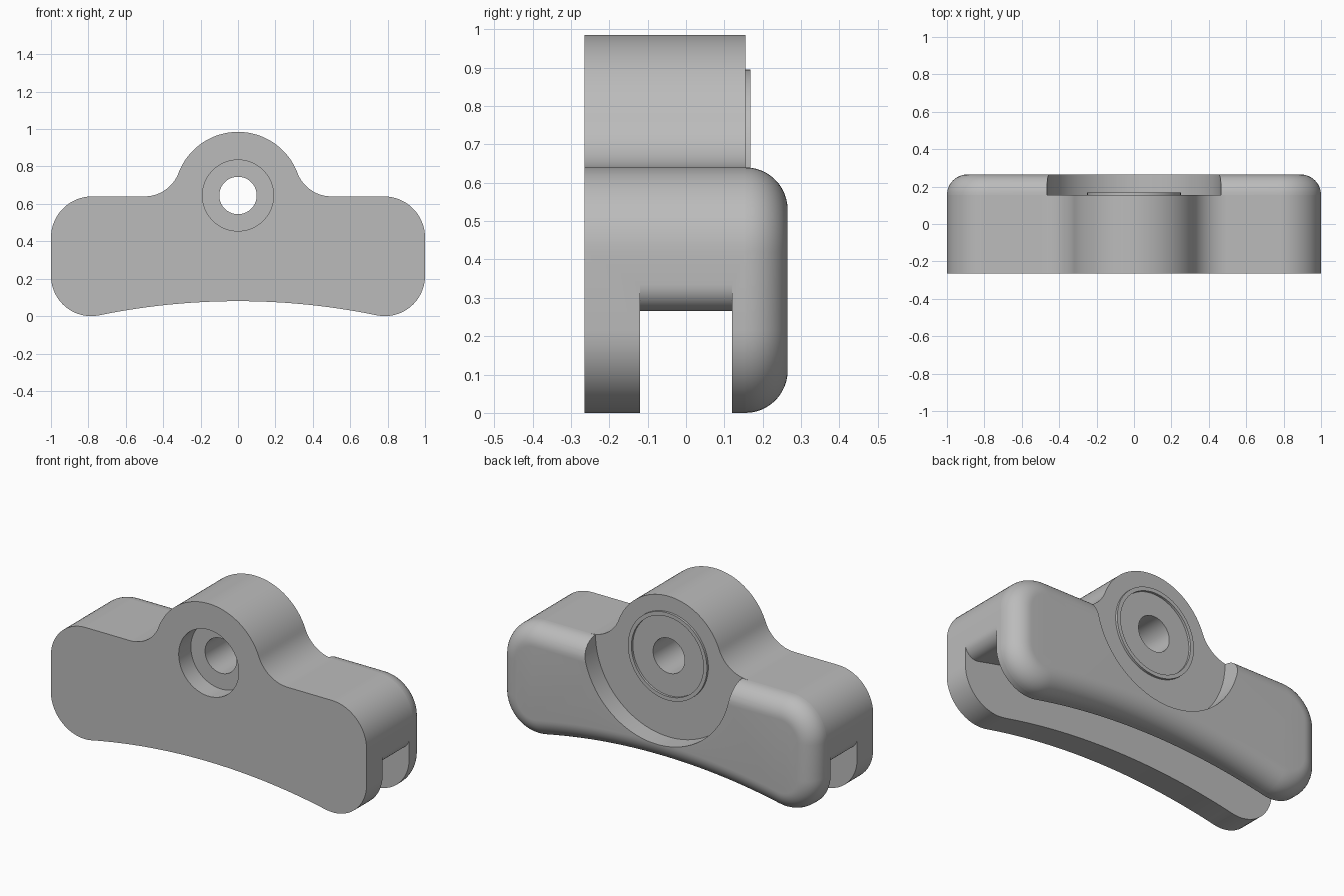
import bpy, bmesh, math
from math import cos, sin, pi, atan2, hypot

cube = bpy.data.objects.get("Cube")
if cube:
    bpy.data.objects.remove(cube, do_unlink=True)

grey = bpy.data.materials.new("mid grey")
grey.use_nodes = True
colour = (0.5, 0.5, 0.5, 1)
grey.diffuse_color = colour
grey.node_tree.nodes["Principled BSDF"].inputs["Base Color"].default_value = colour

FRONT, BACK, STEP = -0.265, 0.265, 0.155   # depth planes
HUB_Z, HUB_R = 0.645, 0.34                 # hub centre height and radius
TOP = 0.64
ARCH_R = 3.68
ARCH_Z = 0.08 - ARCH_R                     # centre of the underside arch


def arc(cx, cz, r, a0, a1, n):
    steps = [a0 + (a1 - a0) * i / n for i in range(n + 1)]
    return [(cx + r * cos(a), cz + r * sin(a)) for a in steps]


def mirrored(half):
    """Close a right-hand half outline with its mirror image."""
    return half + [(-x, z) for x, z in reversed(half) if x > 1e-5]


def outline(inset=0.0, hub=False):
    """Rounded bar with arched underside, optionally with the hub on top."""
    cx, cz, r = 0.785, 0.215, 0.215
    a = atan2(ARCH_Z - cz, -cx)
    pts = arc(0, ARCH_Z, ARCH_R + inset, pi / 2, a + pi, 20)[:-1]
    pts += arc(cx, cz, r - inset, a, 0, 16)
    pts += arc(0.78, 0.42, 0.22 - inset, 0, pi / 2, 16)
    if hub:
        fx, rise = 0.5, HUB_Z - TOP
        fr = (fx**2 + rise**2 - HUB_R**2) / (2 * (HUB_R + rise))
        t = atan2(TOP + fr - HUB_Z, fx)
        pts += arc(fx, TOP + fr, fr, 1.5 * pi, pi + t, 16)
        pts += arc(0, HUB_Z, HUB_R, t, pi / 2, 24)[1:]
    return mirrored(pts)


def loft(name, layers):
    """Solid through matching outlines, each given as (y, points)."""
    bm = bmesh.new()
    rings = [[bm.verts.new((x, y, z)) for x, z in pts] for y, pts in layers]
    for a, b in zip(rings, rings[1:]):
        for i in range(len(a)):
            j = (i + 1) % len(a)
            bm.faces.new((a[i], a[j], b[j], b[i]))
    bm.faces.new(rings[0])
    bm.faces.new(rings[-1])
    bmesh.ops.recalc_face_normals(bm, faces=bm.faces)
    mesh = bpy.data.meshes.new(name)
    bm.to_mesh(mesh)
    bm.free()
    mesh.materials.append(grey)
    obj = bpy.data.objects.new(name, mesh)
    bpy.context.collection.objects.link(obj)
    return obj


def disc(name, r, y0, y1):
    pts = arc(0, HUB_Z, r, 0, 2 * pi, 96)[:-1]
    return loft(name, [(y0, pts), (y1, pts)])


def activate(obj):
    bpy.ops.object.select_all(action="DESELECT")
    obj.select_set(True)
    bpy.context.view_layer.objects.active = obj


def cut(obj, cutter):
    cutter.hide_render = True
    mod = obj.modifiers.new("cut", "BOOLEAN")
    mod.operation, mod.solver, mod.object = "DIFFERENCE", "EXACT", cutter
    activate(obj)
    bpy.ops.object.modifier_apply(modifier=mod.name)
    bpy.data.objects.remove(cutter, do_unlink=True)


# Main body with hub
shape = outline(hub=True)
body = loft("body", [(FRONT, shape), (STEP, shape)])

# Slot along the underside, with an arched roof and rounded ends
ex, ez, er = 0.93, 0.335, 0.07
a = atan2(ARCH_Z - ez, -ex)
roof_r = hypot(ex, ez - ARCH_Z) - er
half = arc(0, ARCH_Z, roof_r, pi / 2, a + pi, 24)[:-1]
half += arc(ex, ez, er, a, 0, 12) + [(1.2, ez), (1.2, -0.2)]
slot = mirrored(half)
cut(body, loft("slot_cutter", [(-0.12, slot), (0.12, slot)]))

# Stepped bolt hole
cut(body, disc("counterbore_cutter", 0.19, FRONT - 0.1, FRONT + 0.11))
cut(body, disc("bolt_hole_cutter", 0.1, FRONT - 0.1, BACK + 0.1))

# Rounded back cover with a round pocket around the hub
depth = BACK - STEP
layers = []
for i in range(13):
    t = i / 12 * pi / 2
    layers.append((STEP + depth * sin(t), outline(depth * (1 - cos(t)))))
cover = loft("back_cover", layers)
cut(cover, disc("pocket_cutter", 0.465, STEP - 0.1, BACK + 0.1))

# Thin raised ring around the hole
ring = disc("raised_ring", 0.25, STEP, STEP + 0.013)
cut(ring, disc("ring_cutter", 0.228, STEP - 0.1, BACK))

for obj in (body, cover, ring):
    activate(obj)
    bpy.ops.object.shade_smooth_by_angle(angle=math.radians(30))
